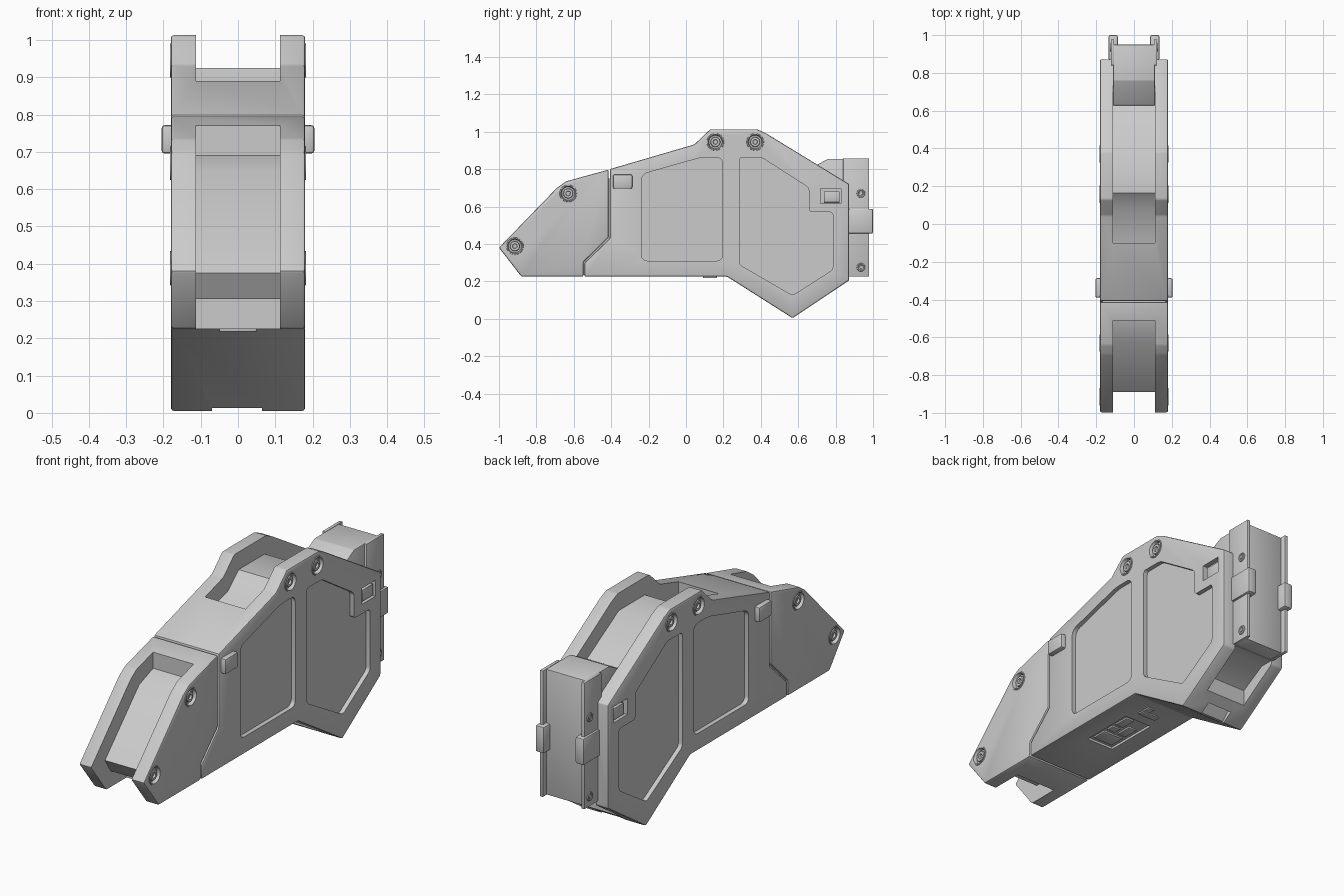
import bpy, bmesh, math
from mathutils import Vector

if "Cube" in bpy.data.objects:
    bpy.data.objects.remove(bpy.data.objects["Cube"])


def add(name, bm):
    bmesh.ops.recalc_face_normals(bm, faces=bm.faces)
    me = bpy.data.meshes.new(name)
    bm.to_mesh(me)
    bm.free()
    ob = bpy.data.objects.new(name, me)
    bpy.context.collection.objects.link(ob)
    return ob


def prism(name, pts, x0, x1, corner=0, edge=0):
    """Extrude a (y, z) outline from x0 to x1, optionally rounding corners and edges."""
    bm = bmesh.new()
    bm.faces.new([bm.verts.new((x0, y, z)) for y, z in pts])
    if corner:
        bmesh.ops.bevel(bm, geom=bm.verts[:], offset=corner, segments=5,
                        profile=0.5, affect='VERTICES')
    ext = bmesh.ops.extrude_face_region(bm, geom=bm.faces[:])
    for v in ext['geom']:
        if isinstance(v, bmesh.types.BMVert):
            v.co.x = x1
    bmesh.ops.recalc_face_normals(bm, faces=bm.faces)
    if edge:
        bmesh.ops.bevel(bm, geom=bm.edges[:], offset=edge, segments=2,
                        profile=0.5, affect='EDGES')
    return add(name, bm)


def box(name, x, y, z, edge=0):
    pts = [(y[0], z[0]), (y[1], z[0]), (y[1], z[1]), (y[0], z[1])]
    return prism(name, pts, x[0], x[1], 0, edge)


def lathe(name, pts, y, z, side, steps=28):
    """Spin (radius, x) points about an x-parallel axis through (y, z)."""
    bm = bmesh.new()
    vs = [bm.verts.new((side * x, y + r, z)) for r, x in pts]
    es = [bm.edges.new(p) for p in zip(vs, vs[1:])]
    bmesh.ops.spin(bm, geom=vs + es, cent=(0, y, z), axis=(1, 0, 0),
                   angle=math.tau, steps=steps)
    bmesh.ops.remove_doubles(bm, verts=bm.verts, dist=1e-5)
    return add(name, bm)


def cut(ob, cutters):
    bpy.context.view_layer.objects.active = ob
    for c in cutters:
        m = ob.modifiers.new("cut", 'BOOLEAN')
        m.object, m.operation, m.solver = c, 'DIFFERENCE', 'EXACT'
        bpy.ops.object.modifier_apply(modifier=m.name)
        bpy.data.objects.remove(c, do_unlink=True)


W = 0.18    # half width of the housing
S = 0.112   # half width of the slots

# Two halves of the housing, meeting in a stepped seam
nose = prism("nose_housing", [
    (-1, .38), (-.88, .225), (-.549, .225), (-.549, .302), (-.414, .435),
    (-.414, .797), (-.64, .735), (-.69, .70)], -W, W, 0, .008)
body = prism("main_housing", [
    (-.543, .225), (.22, .225), (.57, .003), (.872, .205), (.872, .72),
    (.43, .99), (.38, 1.013), (.13, 1.013), (.045, .932), (-.407, .80),
    (-.407, .43), (-.543, .298)], -W, W, 0, .008)
prism("seam_core", [(-.6, .235), (-.45, .235), (-.3, .4), (-.3, .75),
                    (-.45, .75), (-.45, .45), (-.6, .33)], -W + .012, W - .012)

# Slots through the middle
nose_cuts = [prism("cutter", [
    (-1.1, .1), (-.72, .1), (-.72, .305), (-.845, .305), (-.89, .375),
    (-.62, .65), (-.51, .69), (-.51, .9), (-1.1, .9)], -S, S)]
body_cuts = [
    prism("cutter", [(-.10, 1.1), (-.10, .80), (.08, .85), (.165, .925),
                     (.37, .925), (.63, .775), (.95, .6), (.95, 1.1)], -S, S),
    prism("cutter", [(.67, -.1), (.67, .15), (.80, .225), (.95, .225),
                     (.95, -.1)], -S, S),
    prism("cutter", [(.54, -.1), (.54, .012), (.565, .014), (.62, .07),
                     (.64, -.1)], -.07, .065),
    box("cutter", (-.075, .075), (-.25, .03), (.1, .237)),
]

# Side pockets, rear windows and screw bores on both sides
PANELS = [
    [(-.238, .772), (.08, .862), (.195, .862), (.195, .31), (-.238, .31)],
    [(.285, .862), (.405, .862), (.657, .70), (.657, .57), (.785, .57),
     (.785, .262), (.57, .125), (.285, .29)],
]
CORNERS = [.03, .016]
SCREWS = [(-.63, .67, nose_cuts), (-.915, .388, nose_cuts),
          (.157, .945, body_cuts), (.37, .945, body_cuts)]
HEAD = [(.047, .178), (.045, .183), (.040, .183), (.035, .166), (.027, .166),
        (.024, .177), (.013, .177), (.011, .168), (0, .168)]
for s in (1, -1):
    for pts, c in zip(PANELS, CORNERS):
        body_cuts.append(prism("cutter", pts, s * .158, s * .25, c))
    body_cuts.append(box("cutter", (s * .155, s * .25), (.72, .828), (.617, .697)))
    for y, z, cuts in SCREWS:
        cuts.append(lathe("cutter", [(0, .15), (.044, .15), (.044, .25), (0, .25)], y, z, s))
cut(nose, nose_cuts)
cut(body, body_cuts)

# Bridging block at the rear
prism("rear_block", [(.60, .70), (.63, .785), (.76, .855), (.95, .855),
                     (.95, .228), (.80, .228), (.65, .30)], -.11, .11, 0, .004)

for s, side in ((1, "right"), (-1, "left")):
    # Screws in the housing
    for i, (y, z, _) in enumerate(SCREWS):
        lathe(f"screw_{i}_{side}", HEAD, y, z, s)
    # Raised tab and rear window insert
    box(f"side_tab_{side}", (s * .16, s * .205), (-.39, -.287), (.695, .772), .009)
    box(f"window_insert_{side}", (s * .15, s * .172), (.737, .822), (.622, .68), .003)
    # Rear flange with clip and small screws
    box(f"rear_flange_{side}", (s * .106, s * .123), (.84, .978), (.226, .857), .003)
    box(f"flange_clip_{side}", (s * .086, s * .134), (.865, 1.0), (.455, .588), .009)
    for z in (.275, .67):
        lathe(f"flange_screw_{z}_{side}",
              [(.023, .122), (.021, .127), (.016, .127), (.013, .124),
               (.009, .124), (.008, .127), (0, .127)], .935, z, s, 16)

# Small fittings under the belly
for i, (x, y) in enumerate([((-.055, .055), (-.23, -.15)), ((-.055, -.01), (-.13, -.05)),
                            ((.01, .055), (-.13, -.09)), ((.01, .055), (-.07, .01))]):
    box(f"belly_plate_{i}", x, y, (.229, .25), .002)
box("belly_latch_long", (-.05, .05), (.09, .125), (.218, .24), .003)
box("belly_latch_short", (.015, .05), (.12, .165), (.218, .24), .003)

# Smooth shading with crisp edges
for ob in bpy.context.scene.objects:
    ob.select_set(True)
bpy.context.view_layer.objects.active = body
bpy.ops.object.shade_smooth_by_angle(angle=math.radians(30))
